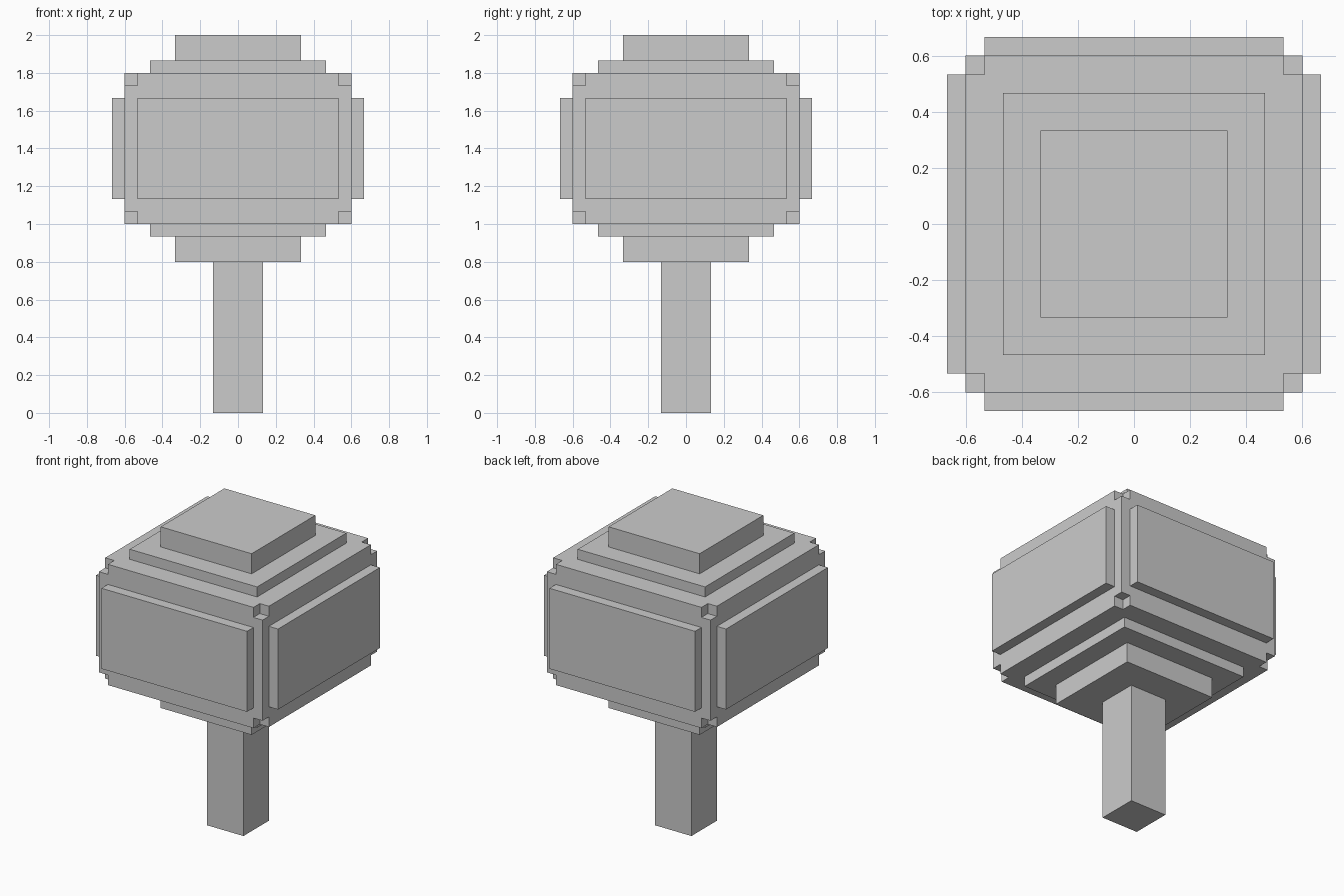
import bpy, bmesh
from itertools import product
from mathutils import Matrix, Vector

if "Cube" in bpy.data.objects:
    bpy.data.objects.remove(bpy.data.objects["Cube"])

U = 2 / 30  # model unit: the tree is 30 units tall


def add_boxes(name, boxes):
    """Make one object from (centre, size) boxes given in model units."""
    bm = bmesh.new()
    for centre, size in boxes:
        m = Matrix.Translation(Vector(centre) * U) @ Matrix.Diagonal((*(Vector(size) * U), 1))
        bmesh.ops.create_cube(bm, size=1, matrix=m)
    mesh = bpy.data.meshes.new(name)
    bm.to_mesh(mesh)
    bm.free()
    obj = bpy.data.objects.new(name, mesh)
    bpy.context.collection.objects.link(obj)
    return obj


# Trunk
add_boxes("trunk", [((0, 0, 6), (4, 4, 12))])

# Main leaf block, with a one-unit cube cut from each of its eight corners
leaves = add_boxes("leaf_block", [((0, 0, 21), (18, 18, 12))])
cutter = add_boxes("corner_cutter", [((9 * x, 9 * y, 21 + 6 * z), (2, 2, 2))
                                     for x, y, z in product((-1, 1), repeat=3)])
cutter.hide_render = True
cut = leaves.modifiers.new("corner_notches", 'BOOLEAN')
cut.operation = 'DIFFERENCE'
cut.solver = 'EXACT'
cut.object = cutter

# Apply the notches and discard the cutter
depsgraph = bpy.context.evaluated_depsgraph_get()
notched = bpy.data.meshes.new_from_object(leaves.evaluated_get(depsgraph))
leaves.modifiers.clear()
leaves.data = notched
bpy.data.objects.remove(cutter)

# Stepped tiers that show above and below the main block
add_boxes("leaf_step", [((0, 0, 21), (14, 14, 14))])
add_boxes("leaf_cap", [((0, 0, 21), (10, 10, 18))])

# Raised panels on the four sides, one block running through each axis
add_boxes("leaf_panels_left_right", [((0, 0, 21), (20, 16, 8))])
add_boxes("leaf_panels_front_back", [((0, 0, 21), (16, 20, 8))])
